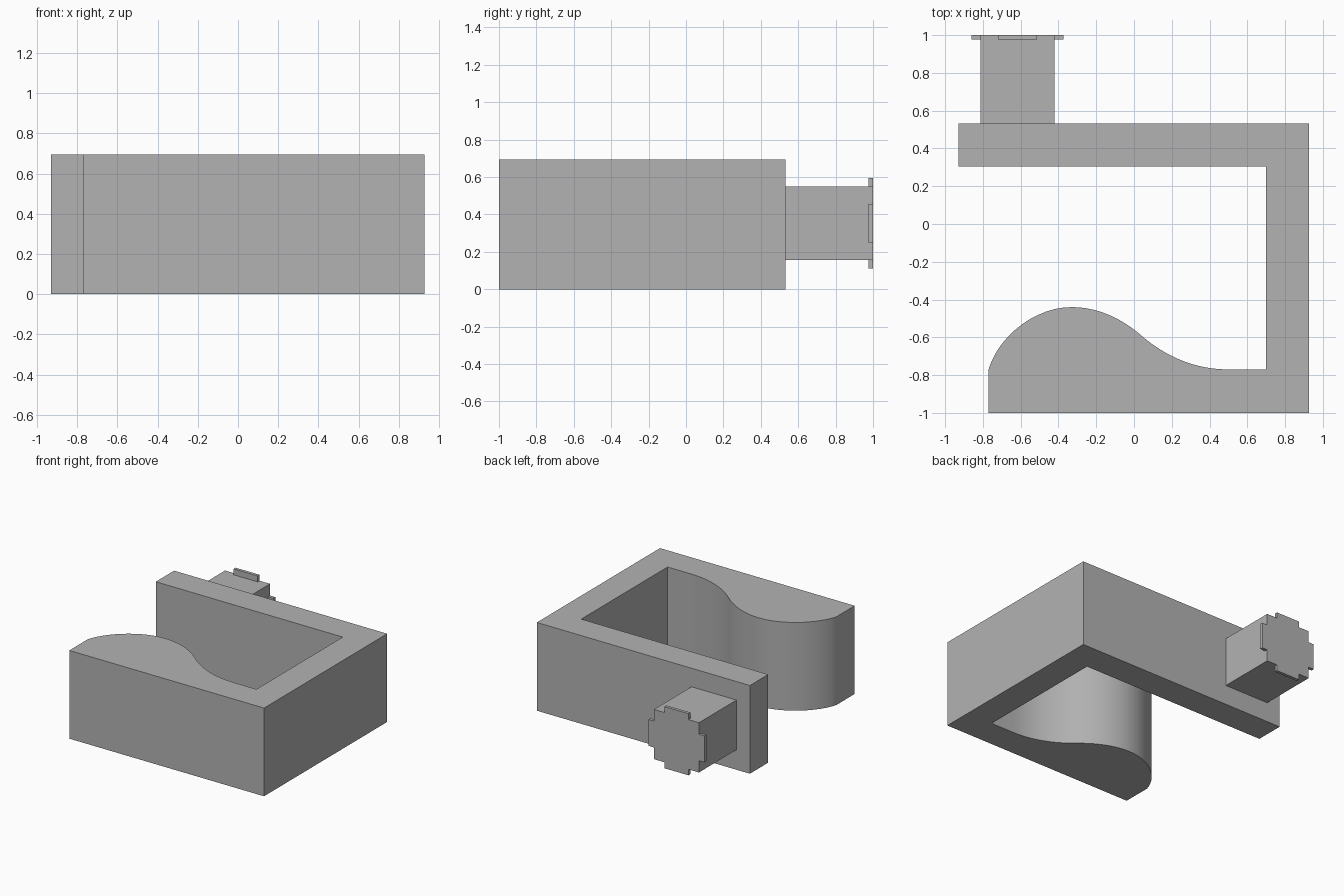
import bpy, bmesh, math
from mathutils import Vector
from mathutils.geometry import interpolate_bezier

cube = bpy.data.objects.get("Cube")
if cube:
    bpy.data.objects.remove(cube, do_unlink=True)

# Single grey material
grey = bpy.data.materials.new("plain grey")
grey.use_nodes = True
color = (0.45, 0.45, 0.45, 1)
grey.diffuse_color = color
grey.node_tree.nodes["Principled BSDF"].inputs["Base Color"].default_value = color


def finish(name, bm):
    bmesh.ops.recalc_face_normals(bm, faces=bm.faces)
    mesh = bpy.data.meshes.new(name)
    bm.to_mesh(mesh)
    bm.free()
    mesh.materials.append(grey)
    obj = bpy.data.objects.new(name, mesh)
    bpy.context.collection.objects.link(obj)
    return obj


def box(name, center, size):
    bm = bmesh.new()
    bmesh.ops.create_cube(bm, size=1)
    for v in bm.verts:
        v.co = Vector(center) + v.co * Vector(size)
    return finish(name, bm)


def curve(*points, steps=14):
    return interpolate_bezier(*[Vector((x, y, 0)) for x, y in points], steps)


# Clip body: square back arm, side wall and a front jaw with a wavy inner edge
HEIGHT = 0.695
hump = curve((-0.77, -0.77), (-0.72, -0.60), (-0.53, -0.44), (-0.33, -0.44))
slope = curve((-0.33, -0.44), (-0.18, -0.44), (-0.05, -0.51), (0.05, -0.60))
dip = curve((0.05, -0.60), (0.17, -0.70), (0.32, -0.77), (0.50, -0.77))
wave = hump + slope[1:] + dip[1:]
corners = [(0.70, -0.77), (0.70, 0.305), (-0.93, 0.305), (-0.93, 0.533),
           (0.927, 0.533), (0.927, -1), (-0.77, -1)]
outline = wave + [Vector((x, y, 0)) for x, y in corners]

bm = bmesh.new()
base = bm.faces.new([bm.verts.new(p) for p in outline])
top = bmesh.ops.extrude_face_region(bm, geom=[base], use_keep_orig=True)
bmesh.ops.translate(bm, vec=(0, 0, HEIGHT),
                    verts=[g for g in top["geom"] if isinstance(g, bmesh.types.BMVert)])
body = finish("clip_body", bm)
bpy.context.view_layer.objects.active = body
body.select_set(True)
bpy.ops.object.shade_smooth_by_angle(angle=math.radians(30))

# Square post behind the back arm
PX, PZ, WIDTH = -0.617, 0.353, 0.392
box("rear_post", (PX, 0.765, PZ), (WIDTH, 0.47, WIDTH))

# Thin locking tabs on the four sides of the post end
TAB_LONG, TAB_OUT, TAB_THICK = 0.208, 0.047, 0.024
offset = (WIDTH + TAB_OUT) / 2
for name, dx, dz in (("left", 1, 0), ("right", -1, 0), ("upper", 0, 1), ("lower", 0, -1)):
    size = (TAB_OUT if dx else TAB_LONG, TAB_THICK, TAB_OUT if dz else TAB_LONG)
    box(name + "_tab", (PX + dx * offset, 1 - TAB_THICK / 2, PZ + dz * offset), size)
